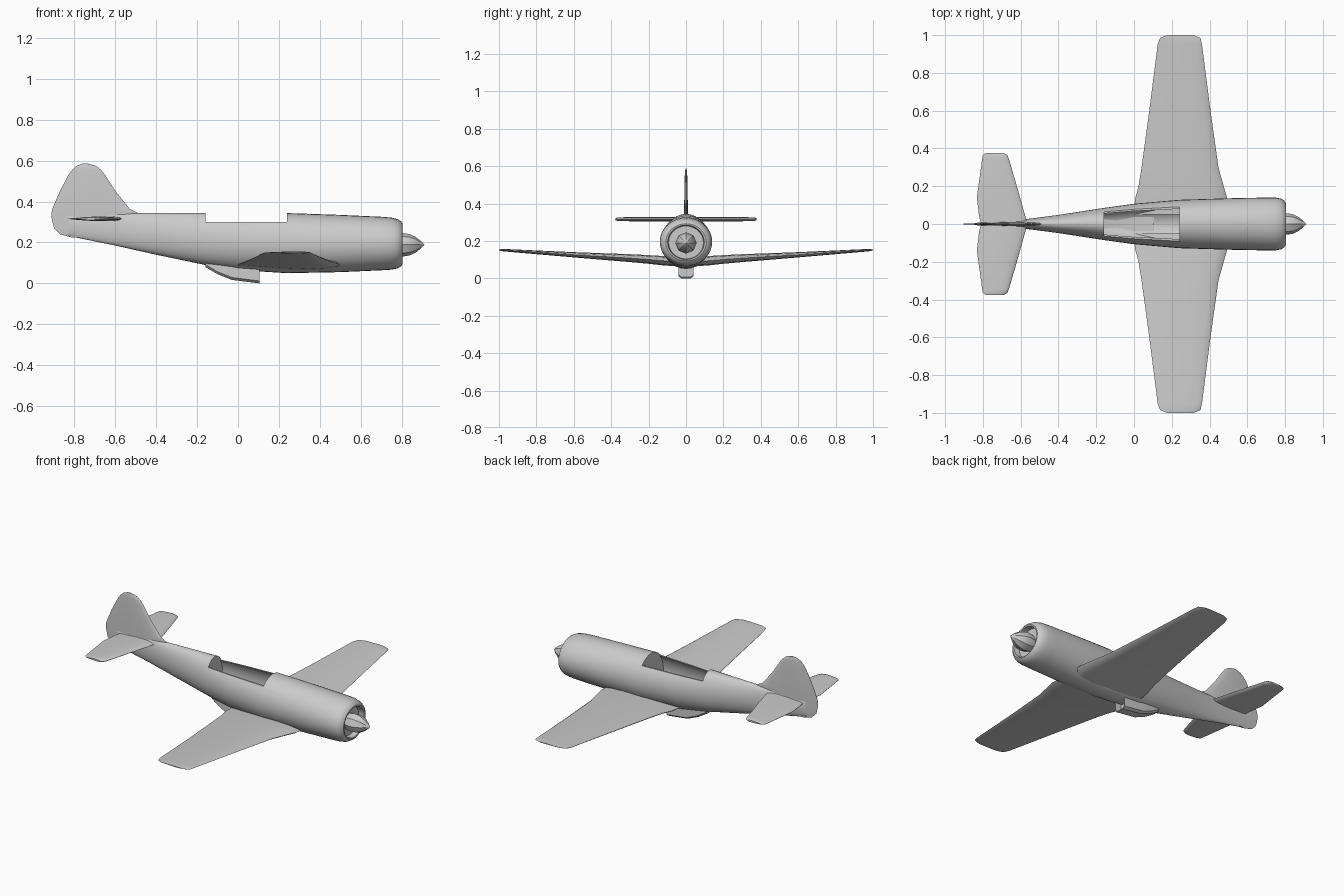
import bpy, bmesh, math

if "Cube" in bpy.data.objects:
    bpy.data.objects.remove(bpy.data.objects["Cube"])

def finish(obj, angle=35):
    bpy.ops.object.select_all(action='DESELECT')
    obj.select_set(True)
    bpy.context.view_layer.objects.active = obj
    bpy.ops.object.shade_smooth_by_angle(angle=math.radians(angle))

def loft(name, rings, smooth=35, mirror_y=False):
    """Skin a list of equal-length point rings and cap both ends."""
    bm = bmesh.new()
    for side in ((1, -1) if mirror_y else (1,)):
        rows = [[bm.verts.new((x, y * side, z)) for x, y, z in r] for r in rings]
        n = len(rows[0])
        for a, b in zip(rows, rows[1:]):
            for i in range(n):
                bm.faces.new((a[i], a[(i + 1) % n], b[(i + 1) % n], b[i]))
        bm.faces.new(rows[0])
        bm.faces.new(rows[-1])
    bmesh.ops.recalc_face_normals(bm, faces=bm.faces)
    mesh = bpy.data.meshes.new(name)
    bm.to_mesh(mesh)
    bm.free()
    obj = bpy.data.objects.new(name, mesh)
    bpy.context.collection.objects.link(obj)
    if smooth:
        finish(obj, smooth)
    return obj

def oval(x, top, bottom, half, n=32, inset=0.0):
    c, h = (top + bottom) / 2, (top - bottom) / 2 - inset
    return [(x, (half - inset) * math.sin(2 * math.pi * i / n),
             c + h * math.cos(2 * math.pi * i / n)) for i in range(n)]

FOIL = [(0.0, 0.0), (0.03, 0.42), (0.12, 0.8), (0.3, 1.0), (0.6, 0.76), (0.85, 0.36), (1.0, 0.08)]

def foil(lead, trail, thick):
    """Closed aerofoil loop as (x, offset) pairs."""
    pts = [(lead + (trail - lead) * u, t * thick / 2) for u, t in FOIL]
    return pts + [(x, -t) for x, t in reversed(pts[1:])]

def cut(obj, cutter):
    mod = obj.modifiers.new("cut", 'BOOLEAN')
    mod.operation, mod.solver, mod.object = 'DIFFERENCE', 'EXACT', cutter
    bpy.context.view_layer.objects.active = obj
    bpy.ops.object.modifier_apply(modifier=mod.name)
    bpy.data.objects.remove(cutter, do_unlink=True)

# Fuselage with recessed cowl opening: x, top, bottom, half width
body = [(-0.83, 0.335, 0.232, 0.008), (-0.6, 0.342, 0.185, 0.022), (-0.4, 0.345, 0.14, 0.048),
        (-0.16, 0.345, 0.09, 0.085), (0, 0.345, 0.065, 0.107), (0.24, 0.344, 0.05, 0.128),
        (0.5, 0.335, 0.055, 0.136), (0.7, 0.326, 0.064, 0.14), (0.75, 0.322, 0.067, 0.14),
        (0.78, 0.314, 0.073, 0.134), (0.797, 0.304, 0.083, 0.122), (0.805, 0.292, 0.094, 0.108),
        (0.803, 0.284, 0.1, 0.098), (0.77, 0.28, 0.104, 0.093)]
fuselage = loft("fuselage", [oval(*s) for s in body], smooth=0)

# Open cockpit: hollow interior, then the notch above the sill
cut(fuselage, loft("cockpit_hollow", [oval(*s, inset=0.008) for s in body[3:6]], smooth=0))
notch = [[(x, -0.2, 0.3), (x, 0.2, 0.3), (x, 0.2, 0.4), (x, -0.2, 0.4)] for x in (-0.16, 0.24)]
cut(fuselage, loft("cockpit_notch", notch, smooth=0))
finish(fuselage, 40)

# Wings: span position, leading x, trailing x, height, thickness
wing = [(0.05, 0.5, 0.0, 0.089, 0.05), (0.13, 0.495, 0.005, 0.095, 0.05),
        (0.2, 0.475, 0.024, 0.101, 0.046), (0.3, 0.447, 0.04, 0.108, 0.042),
        (0.6, 0.405, 0.081, 0.126, 0.028), (0.95, 0.36, 0.125, 0.149, 0.014),
        (0.985, 0.352, 0.138, 0.151, 0.011), (1.0, 0.315, 0.175, 0.152, 0.005)]
loft("wings", [[(x, y, z + o) for x, o in foil(a, b, t)] for y, a, b, z, t in wing], mirror_y=True)

# Tailplanes
tail = [(0.0, -0.565, -0.81, 0.024), (0.04, -0.575, -0.82, 0.024), (0.14, -0.603, -0.832, 0.024),
        (0.345, -0.662, -0.804, 0.021), (0.365, -0.671, -0.8, 0.02), (0.376, -0.69, -0.785, 0.012)]
loft("tailplanes", [[(x, y, 0.316 + o) for x, o in foil(a, b, t)] for y, a, b, t in tail], mirror_y=True)

# Fin and rudder: height, leading x, trailing x, thickness
fin = [(0.225, -0.76, -0.815, 0.012), (0.24, -0.68, -0.87, 0.014), (0.27, -0.62, -0.9, 0.017),
       (0.32, -0.52, -0.912, 0.02), (0.342, -0.485, -0.913, 0.02), (0.365, -0.53, -0.908, 0.02),
       (0.45, -0.598, -0.872, 0.018), (0.53, -0.65, -0.83, 0.015), (0.555, -0.67, -0.812, 0.013),
       (0.575, -0.695, -0.79, 0.01), (0.586, -0.735, -0.76, 0.004)]
loft("tail_fin", [[(x, o, z) for x, o in foil(a, b, t)] for z, a, b, t in fin])

# Eight-sided spinner
nose = [(0.765, 0.05), (0.81, 0.057), (0.84, 0.052), (0.87, 0.038), (0.895, 0.018), (0.912, 0.001)]
loft("spinner", [oval(x, 0.189 + r, 0.189 - r, r, n=8) for x, r in nose], smooth=20)

# Belly radiator scoop: x, bottom, top, half width
scoop = [(0.105, 0.0, 0.075, 0.041), (-0.03, 0.017, 0.085, 0.041),
         (-0.1, 0.045, 0.092, 0.036), (-0.16, 0.08, 0.105, 0.028)]
radiator = loft("radiator_scoop", [
    [(x, -w, t), (x, -w, b + 0.012), (x, -w * 0.65, b), (x, w * 0.65, b), (x, w, b + 0.012), (x, w, t)]
    for x, b, t, w in scoop], smooth=0)
bm = bmesh.new()
bm.from_mesh(radiator.data)
intake = [f for f in bm.faces if f.normal.x > 0.9]
bmesh.ops.inset_region(bm, faces=intake, thickness=0.005)
back = bmesh.ops.extrude_face_region(bm, geom=intake)["geom"]
bmesh.ops.translate(bm, vec=(-0.04, 0, 0.003), verts=[v for v in back if isinstance(v, bmesh.types.BMVert)])
bmesh.ops.delete(bm, geom=[f for f in intake if f.is_valid], context='FACES')
bmesh.ops.recalc_face_normals(bm, faces=bm.faces)
bm.to_mesh(radiator.data)
bm.free()
finish(radiator, 25)
